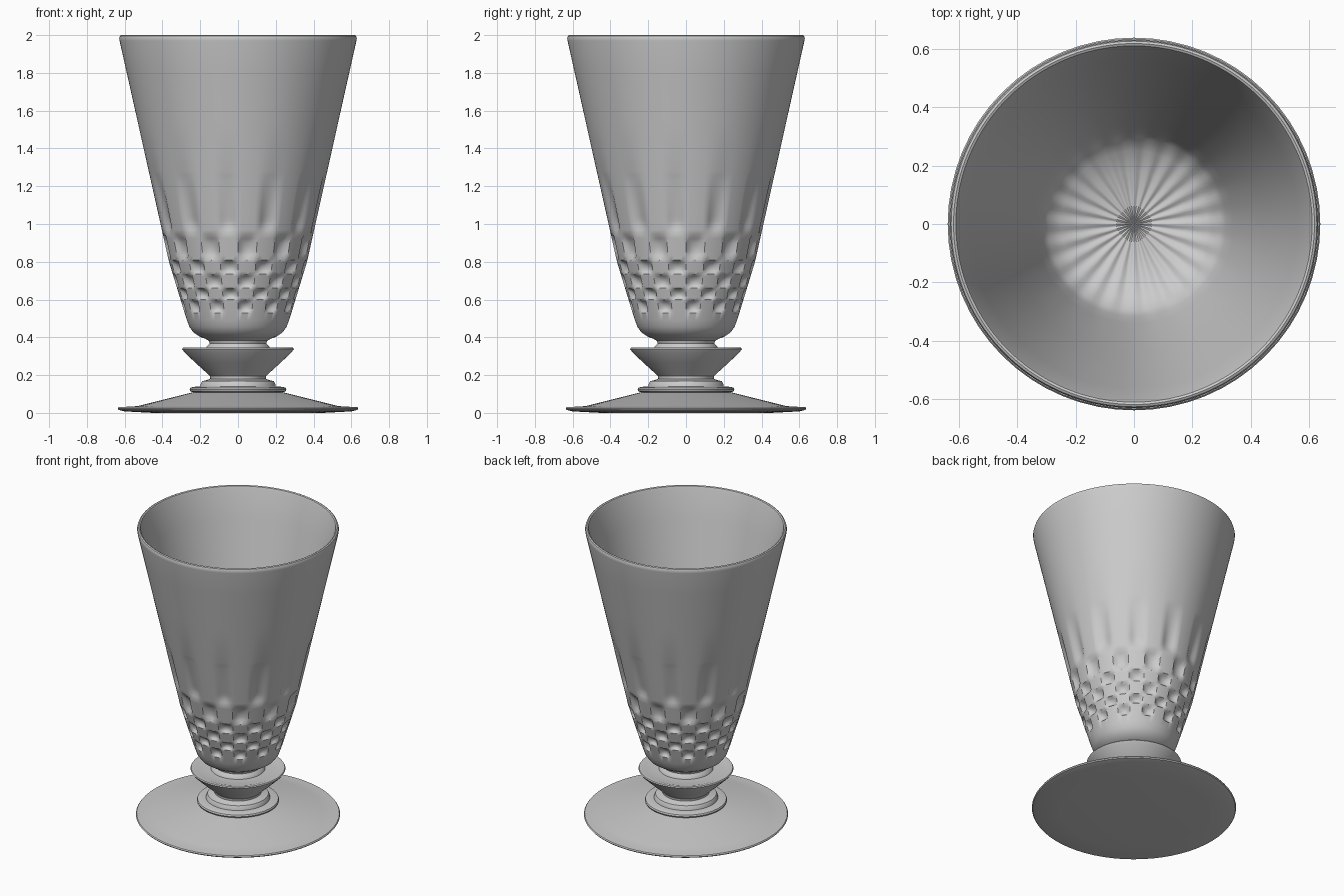
import bpy, bmesh, math

if "Cube" in bpy.data.objects:
    bpy.data.objects.remove(bpy.data.objects["Cube"])

CELLS = 24            # checker columns around the bowl
ROWS = [0.53, 0.60, 0.66, 0.735, 0.81, 0.945, 1.28]   # dimple row edges


def lathe(name, profile, segs, offset=None, angle=35):
    """Revolve (r, z) points; offset(phi, i, r, z) returns the moved (r, z)."""
    bm = bmesh.new()
    rings = []
    for i, (r, z) in enumerate(profile):
        ring = []
        for s in range(segs):
            phi = 2 * math.pi * s / segs
            rr, zz = offset(phi, i, r, z) if offset else (r, z)
            ring.append(bm.verts.new((rr * math.sin(phi), -rr * math.cos(phi), zz)))
        rings.append(ring)
    for a, b in zip(rings, rings[1:]):
        for s in range(segs):
            t = (s + 1) % segs
            bm.faces.new((a[s], a[t], b[t], b[s]))
    bmesh.ops.remove_doubles(bm, verts=bm.verts, dist=1e-5)
    bmesh.ops.recalc_face_normals(bm, faces=bm.faces)
    mesh = bpy.data.meshes.new(name)
    bm.to_mesh(mesh)
    bm.free()
    ob = bpy.data.objects.new(name, mesh)
    bpy.context.collection.objects.link(ob)
    bpy.ops.object.select_all(action='DESELECT')
    ob.select_set(True)
    bpy.context.view_layer.objects.active = ob
    bpy.ops.object.shade_smooth_by_angle(angle=math.radians(angle))
    return ob


# Foot: thin disc rising to a shallow cone
lathe("foot", [(0, 0), (0.45, 0), (0.60, 0.008), (0.632, 0.016), (0.637, 0.023),
               (0.632, 0.03), (0.60, 0.032), (0.53, 0.036), (0.235, 0.11),
               (0, 0.112)], 64)

# Stem: two collar rings, flared knop and neck
lathe("stem", [(0, 0.105), (0.235, 0.108), (0.252, 0.114), (0.256, 0.123),
               (0.252, 0.133), (0.235, 0.138), (0.20, 0.14), (0.197, 0.155),
               (0.19, 0.168), (0.165, 0.174), (0.147, 0.18), (0.149, 0.195),
               (0.17, 0.215), (0.225, 0.265), (0.285, 0.322), (0.296, 0.338),
               (0.292, 0.345), (0.27, 0.345), (0.255, 0.34), (0.17, 0.34),
               (0.166, 0.352), (0.15, 0.368), (0.155, 0.382), (0.175, 0.394),
               (0, 0.40)], 64)

# Bowl: outer wall with fine rows where the dimples sit, rim, inner wall
outer = [(0.0, 0.39), (0.165, 0.39), (0.20, 0.402), (0.235, 0.425), (0.257, 0.455),
         (0.27, 0.49)]
for z0, z1 in zip(ROWS, ROWS[1:]):
    n = 6 if z1 < 1 else 14
    for k in range(n):
        z = z0 + (z1 - z0) * k / n
        r = 0.283 + (z - 0.53) * 0.305 if z < 0.8 else 0.3654 + (z - 0.8) * 0.2235
        outer.append((r, z))
outer += [(0.4727, 1.28), (0.53, 1.537), (0.59, 1.805), (0.627, 1.97)]
inner = [(0.629, 1.985), (0.625, 1.996), (0.617, 2.0), (0.609, 1.996), (0.603, 1.98),
         (0.56, 1.80), (0.44, 1.25), (0.34, 0.82), (0.315, 0.73), (0.295, 0.685),
         (0.25, 0.65), (0.18, 0.62), (0.09, 0.603), (0.0, 0.60)]


def dimple(phi, i, r, z):
    if i >= len(outer):                       # soft flutes on the inner floor
        if 0.05 < r < 0.33:
            z += 0.004 * math.cos(CELLS * phi)
        return r, z
    u = phi * CELLS / (2 * math.pi) + 1e-6
    col = int(u)
    for row, (z0, z1) in enumerate(zip(ROWS, ROWS[1:])):
        if z0 <= z < z1 and (col + row) % 2 == 0:
            v = (z - z0) / (z1 - z0)
            su = max(0, math.sin(math.pi * (u - col)))
            if row == 5:                      # tall flutes fade out upward
                sv = min(1, v * 6) * (1 - v) ** 0.7
                return r - 0.026 * su * sv, z
            sv = math.sin(math.pi * v)
            return r - 0.026 * (su * sv) ** 0.6, z
    return r, z


lathe("bowl", outer + inner, CELLS * 6, dimple, 40)
